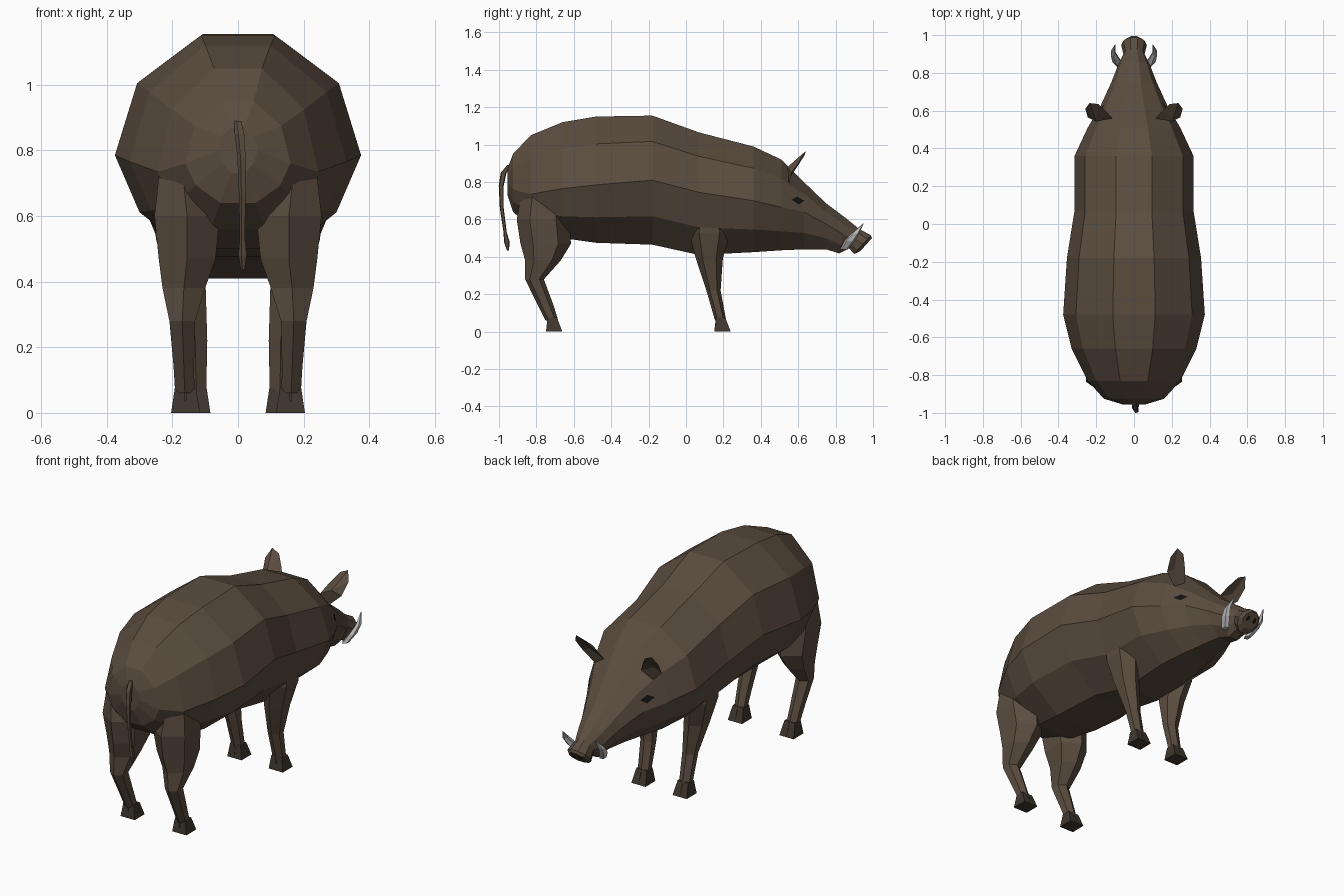
import bpy, bmesh
from math import cos, sin, pi
from mathutils import Vector

if "Cube" in bpy.data.objects:
    bpy.data.objects.remove(bpy.data.objects["Cube"])


def material(name, r, g, b):
    m = bpy.data.materials.new(name)
    m.diffuse_color = (r, g, b, 1)
    m.use_nodes = True
    m.node_tree.nodes["Principled BSDF"].inputs["Base Color"].default_value = m.diffuse_color
    return m


HIDE = material("hide", 0.105, 0.074, 0.050)
HOOF = material("dark_hoof", 0.05, 0.038, 0.028)
IVORY = material("ivory", 0.5, 0.5, 0.5)
BLACK = material("black", 0.006, 0.006, 0.006)


def build(name, verts, faces, mat, mirror=False):
    me = bpy.data.meshes.new(name)
    me.from_pydata(verts, [], faces)
    bm = bmesh.new()
    bm.from_mesh(me)
    bmesh.ops.recalc_face_normals(bm, faces=bm.faces)
    bm.to_mesh(me)
    bm.free()
    me.materials.append(mat)
    ob = bpy.data.objects.new(name, me)
    bpy.context.collection.objects.link(ob)
    if mirror:
        ob.modifiers.new("mirror", "MIRROR").use_mirror_merge = False
    return ob


def loft(name, rings, mat, mirror=False):
    """Skin closed rings that all have the same number of points."""
    n = len(rings[0])
    verts = [v for r in rings for v in r]
    faces = [(k * n + i, k * n + (i + 1) % n, (k + 1) * n + (i + 1) % n, (k + 1) * n + i)
             for k in range(len(rings) - 1) for i in range(n)]
    faces += [tuple(range(n)), tuple(range(len(verts) - n, len(verts)))]
    return build(name, verts, faces, mat, mirror)


def limb(name, path, mat, sides=6, mirror=True):
    """Path rows: x, y, z, x radius, y radius."""
    rings = [[(x + rx * cos(2 * pi * (i + .5) / sides), y + ry * sin(2 * pi * (i + .5) / sides), z)
              for i in range(sides)] for x, y, z, rx, ry in path]
    return loft(name, rings, mat, mirror)


# Body, head and snout: y, top z, middle z, bottom z, half width, forward slant
stations = [
    (-.955, .87, .80, .73, .06, 0), (-.925, .95, .76, .64, .16, 0),
    (-.83, 1.05, .735, .56, .245, 0), (-.66, 1.12, .765, .50, .33, 0),
    (-.48, 1.15, .785, .475, .375, 0), (-.18, 1.155, .81, .465, .355, 0),
    (.07, 1.065, .745, .41, .315, 0), (.36, .99, .70, .425, .315, 0),
    (.51, .92, .665, .435, .245, 0), (.63, .80, .64, .44, .175, 0),
    (.75, .685, .575, .44, .12, 0), (.84, .605, .52, .418, .085, .2),
    (.90, .55, .50, .445, .056, .5), (.945, .515, .467, .415, .068, .9),
    (.962, .50, .464, .43, .05, .9)]
rings = []
for y, top, mid, bot, w, slant in stations:
    half = [(.3 * w, top), (.82 * w, mid + .6 * (top - mid)), (w, mid),
            (.8 * w, mid + .56 * (bot - mid)), (.34 * w, bot)]
    loop = half + [(-x, z) for x, z in reversed(half)]
    rings.append([(x, y + slant * (z - mid), z) for x, z in loop])
body = loft("body", rings, HIDE)

# Legs
limb("hind_leg", [(.17, -.76, .74, .08, .12), (.155, -.765, .60, .115, .14),
                  (.155, -.75, .47, .10, .135), (.165, -.765, .38, .075, .095),
                  (.17, -.81, .28, .045, .05), (.165, -.75, .14, .036, .042),
                  (.162, -.717, .06, .034, .034)], HIDE)
limb("front_leg", [(.20, .12, .66, .07, .08), (.185, .125, .53, .075, .11),
                   (.155, .125, .39, .065, .072), (.13, .147, .22, .042, .038),
                   (.128, .185, .06, .036, .03)], HIDE)

# Cloven hooves, two toes per foot
for part, x, y in (("hind", .160, -.71), ("front", .128, .19)):
    for side, s in (("outer", 1), ("inner", -1)):
        limb(f"{part}_hoof_{side}", [(x + s * .017, y - .005, .075, .022, .036),
                                     (x + s * .022, y + .005, 0, .031, .062)], HOOF, 4)

# Tail with a tuft
limb("tail", [(.0, -.945, .89, .012, .012), (.006, -.975, .85, .016, .016),
              (.012, -.988, .78, .014, .014), (.014, -.985, .66, .011, .011),
              (.014, -.967, .53, .009, .009), (.015, -.958, .48, .014, .016),
              (.015, -.952, .435, .006, .006)], HIDE, 5, False)

# Ears: a cupped leaf with a back point and a sunken front
rim = [(.115, .56, .83), (.15, .60, .89), (.19, .635, .945), (.235, .64, .965),
       (.258, .61, .915), (.245, .565, .85), (.18, .55, .79)]
n = len(rim)
build("ear", rim + [(.20, .542, .88), (.20, .572, .875)],
      [(i, (i + 1) % n, n + k) for i in range(n) for k in (0, 1)], HIDE, True)

# Tusks
limb("tusk", [(.075, .845, .44, .018, .022), (.10, .875, .485, .018, .03),
              (.112, .905, .525, .013, .022), (.10, .948, .578, .002, .002)], IVORY, 5)

# Eyes: diamonds laid on the head surface
bpy.context.view_layer.update()


def on_head(y, z):
    hit = body.ray_cast(Vector((1, y, z)), Vector((-1, 0, 0)))[1]
    return (hit.x + .004, y, z)


build("eye", [on_head(y, z) for y, z in
              ((.565, .705), (.595, .722), (.632, .70), (.605, .68), (.60, .702))],
      [(i, (i + 1) % 4, 4) for i in range(4)], BLACK, True)

# Nostrils on the slanted snout disc
spots = [(.022 + .011 * cos(i * pi / 3), .468 + .013 * sin(i * pi / 3)) for i in range(6)]
build("nostril", [(x, .965 + .9 * (z - .464), z) for x, z in spots], [tuple(range(6))], BLACK, True)
